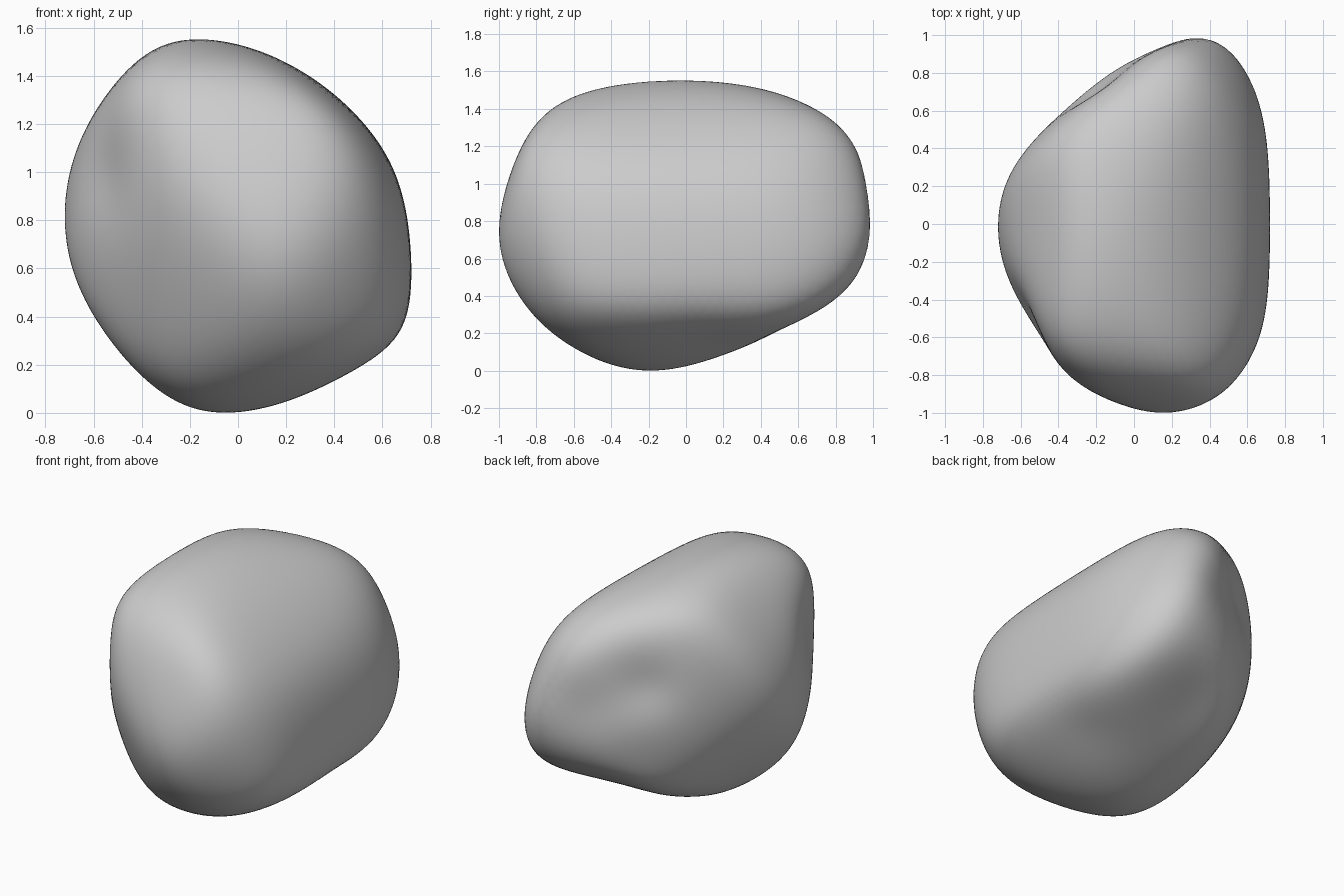
import bpy, bmesh, math
from mathutils import Vector

cube = bpy.data.objects.get("Cube")
if cube:
    bpy.data.objects.remove(cube, do_unlink=True)

SOFTNESS = 11      # higher means crisper edges between the flats
ROUNDS = 30

# Reach of the boulder from its middle, in even angular steps around each section
AXIS_X, AXIS_Y, AXIS_Z = Vector((1, 0, 0)), Vector((0, 1, 0)), Vector((0, 0, 1))
ACROSS = [.72, .69, .68, .715, .785, .835, .79, .745,
          .72, .72, .73, .765, .785, .745, .79, .79]
ALONG = [1, 1.005, .98, .855, .785, .875, .98, .98,
         1, 1, .91, .835, .785, .71, .86, .95]
PLAN = [.72, .865, 1.04, 1.09, 1, .81, .69, .715,
        .72, .725, .83, .915, 1, 1.025, .975, .845]
FRONT_DIAGONAL = [1.01, 1.02, 1, .945, .87, .84, .84, .84,
                  .795, .805, .885, .895, .87, .79, .85, .94]
BACK_DIAGONAL = [.795, .925, .985, .955, .88, .705, .785, .875,
                 1.01, 1.06, 1.005, .855, .74, .775, .785, .75]
UNDER_DIAGONAL = [.715, .805, .92, .96, .905, .765, .78, .885,
                  .955, .98, .975, .93, .835, .755, .665, .655]

# Shallow hollows: direction from the middle, width, depth
HOLLOWS = [
    ((-0.55, -0.5, 0.25), 0.3, 0.07),
    ((-0.15, 0.6, 0.22), 0.25, 0.07),
    ((0.1, 0.75, 0.1), 0.25, 0.06),
    ((0, 0.65, -0.3), 0.4, 0.07),
    ((0.4, 0.1, -0.5), 0.35, 0.03),
]


def diagonal(turn, tilt):
    """Pair of axes spanning a tilted section plane."""
    a, e = math.radians(turn), math.radians(tilt)
    right = Vector((math.cos(a), math.sin(a), 0))
    away = Vector((-math.sin(a), math.cos(a), 0))
    return right, away * math.sin(e) + AXIS_Z * math.cos(e)


sections = [
    ((AXIS_X, AXIS_Z), ACROSS),
    ((AXIS_Y, AXIS_Z), ALONG),
    ((AXIS_X, AXIS_Y), PLAN),
    (diagonal(42, 30), FRONT_DIAGONAL),
    (diagonal(222, 30), BACK_DIAGONAL),
    (diagonal(138, -30), UNDER_DIAGONAL),
]

normals, reach = [], []
for (right, up), values in sections:
    for k, value in enumerate(values):
        angle = math.tau * k / len(values)
        n = right * math.cos(angle) + up * math.sin(angle)
        if all(n.dot(m) < 0.9999 for m in normals):
            normals.append(n)
            reach.append(value)

# Ball that gets trimmed by softened flats
bm = bmesh.new()
bmesh.ops.create_icosphere(bm, subdivisions=5, radius=1)
rays = [v.co.normalized() for v in bm.verts]
facing, hollow = [], []
for ray in rays:
    dots = [(i, n.dot(ray)) for i, n in enumerate(normals)]
    facing.append([(i, d) for i, d in dots if d > 0.1])
    hollow.append(1 - sum(
        depth * math.exp(-((ray - Vector(aim).normalized()).length / width) ** 2)
        for aim, width, depth in HOLLOWS))


def radii(offsets):
    """Distance of the surface along every ray, hollows included."""
    return [dip * sum((d / offsets[i]) ** SOFTNESS for i, d in near) ** (-1 / SOFTNESS)
            for near, dip in zip(facing, hollow)]


# Slide the flats until the boulder reaches the wanted extent in every direction
offsets = list(reach)
for _ in range(ROUNDS):
    extent = [0.01] * len(normals)
    for r, near in zip(radii(offsets), facing):
        for i, d in near:
            if r * d > extent[i]:
                extent[i] = r * d
    for i, want in enumerate(reach):
        moved = offsets[i] * (want / extent[i]) ** 0.8
        offsets[i] = min(max(moved, want * 0.7), want * 1.6)

# Shape the stone and stand it on the ground
for v, ray, r in zip(bm.verts, rays, radii(offsets)):
    v.co = ray * r
ground = min(v.co.z for v in bm.verts)
bmesh.ops.translate(bm, verts=bm.verts, vec=(0, 0, -ground))

for face in bm.faces:
    face.smooth = True
mesh = bpy.data.meshes.new("boulder")
bm.to_mesh(mesh)
bm.free()
boulder = bpy.data.objects.new("boulder", mesh)
bpy.context.collection.objects.link(boulder)

# Plain grey stone
stone = bpy.data.materials.new("stone_grey")
stone.use_nodes = True
grey = (0.6, 0.6, 0.6, 1)
stone.diffuse_color = grey
stone.node_tree.nodes["Principled BSDF"].inputs["Base Color"].default_value = grey
mesh.materials.append(stone)

subdivision = boulder.modifiers.new("smooth_surface", 'SUBSURF')
subdivision.levels = subdivision.render_levels = 1
